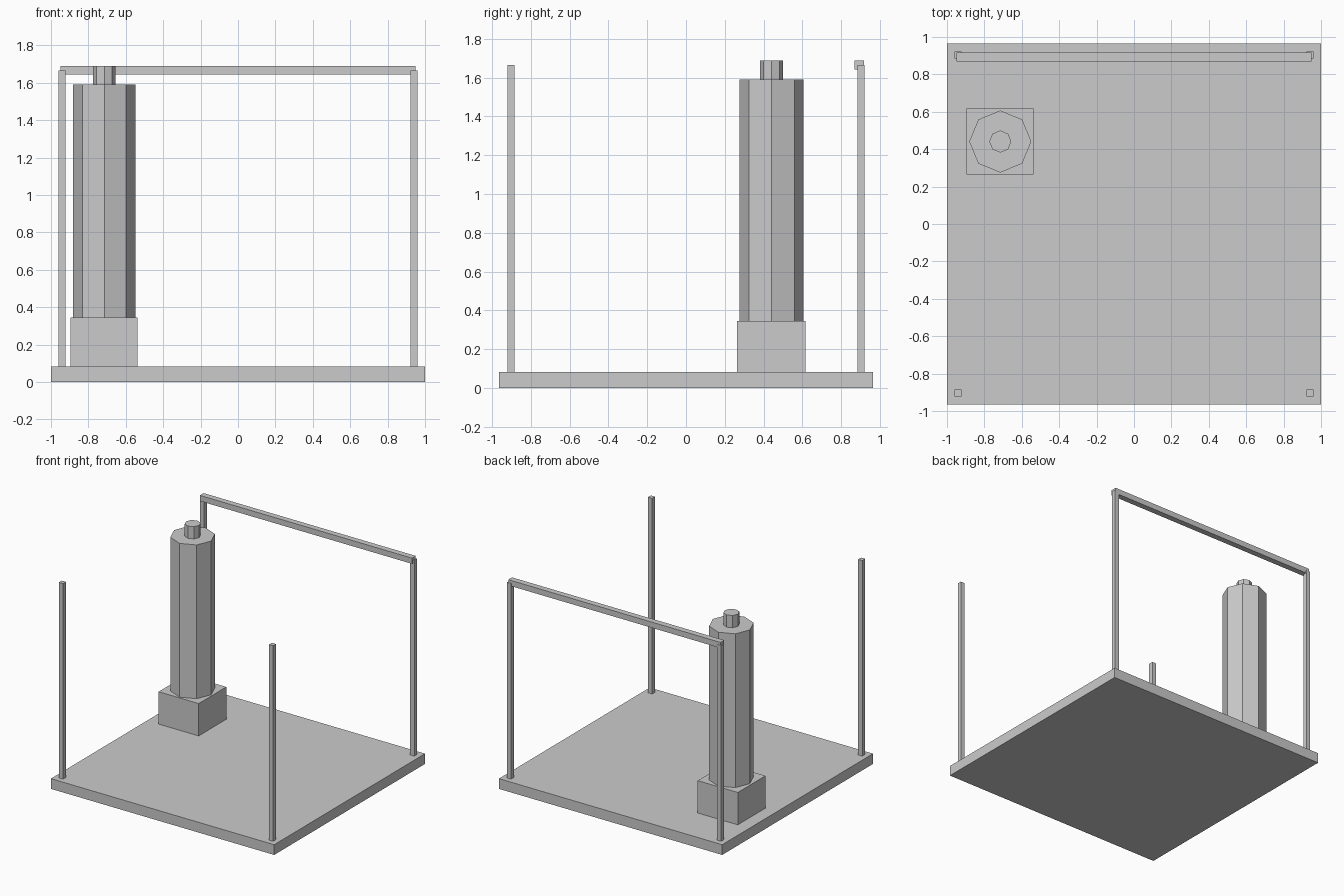
import bpy

if "Cube" in bpy.data.objects:
    bpy.data.objects.remove(bpy.data.objects["Cube"])


def box(name, x, y, z):
    """Box from (min, max) ranges on each axis."""
    bpy.ops.mesh.primitive_cube_add(size=1, location=[(a + b) / 2 for a, b in (x, y, z)])
    ob = bpy.context.object
    ob.name = name
    ob.scale = [b - a for a, b in (x, y, z)]
    bpy.ops.object.transform_apply(location=False, rotation=False, scale=True)
    return ob


def octagon(name, x, y, radius, z0, z1):
    """Upright eight-sided prism with corners on the axes."""
    bpy.ops.mesh.primitive_cylinder_add(vertices=8, radius=radius, depth=z1 - z0,
                                        location=(x, y, (z0 + z1) / 2))
    bpy.context.object.name = name


FLOOR = 0.083
PX, PY = 0.941, 0.903    # corner post centres
HALF = 0.0185            # half post width
CX, CY = -0.715, 0.441   # tower centre

# Floor slab
box("floor_slab", (-1, 1), (-0.965, 0.965), (0, FLOOR))

# Four corner posts
for sx, side in ((-1, "left"), (1, "right")):
    for sy, end in ((-1, "front"), (1, "back")):
        x, y = sx * PX, sy * PY
        box(f"{end}_{side}_post", (x - HALF, x + HALF), (y - HALF, y + HALF), (FLOOR, 1.666))

# Rail across the back posts
box("back_rail", (-0.95, 0.95), (0.869, 0.917), (1.643, 1.689))

# Tower: square plinth, octagonal column, small cap
box("tower_plinth", (-0.896, -0.537), (0.264, 0.617), (FLOOR, 0.345))
octagon("tower_column", CX, CY, 0.166, 0.345, 1.59)
octagon("tower_cap", CX, CY, 0.059, 1.59, 1.689)
